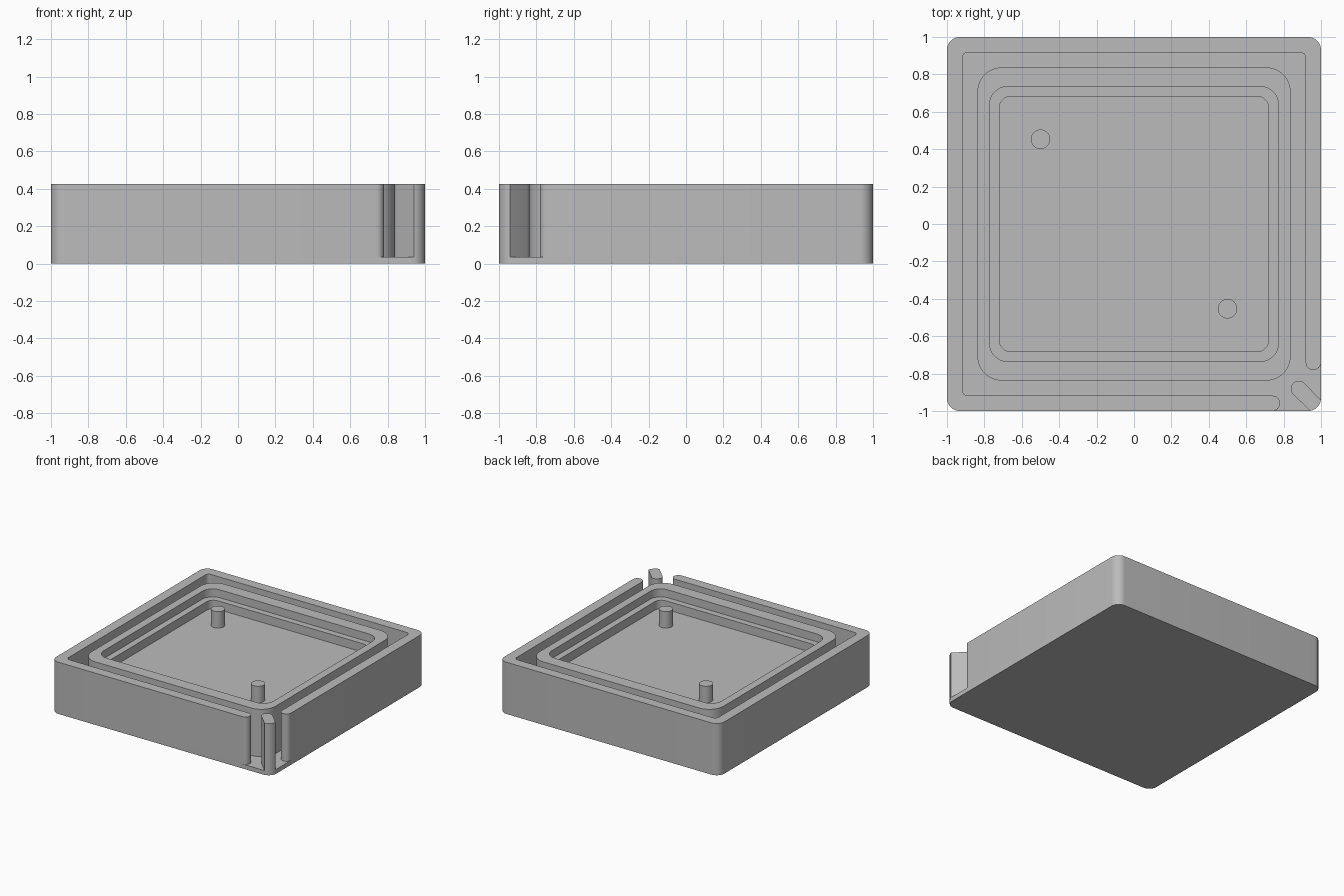
import bpy, bmesh, math

if "Cube" in bpy.data.objects:
    bpy.data.objects.remove(bpy.data.objects["Cube"])

TOP, BASE, LEDGE, FLOOR = 0.425, 0.036, 0.36, 0.29

grey = bpy.data.materials.new("mid grey")
grey.diffuse_color = (0.5, 0.5, 0.5, 1)
grey.use_nodes = True
grey.node_tree.nodes["Principled BSDF"].inputs["Base Color"].default_value = grey.diffuse_color


def arc(cx, cy, r, a0, a1, n=12):
    """Points along an arc, angles in degrees."""
    return [(cx + r * math.cos(math.radians(a0 + (a1 - a0) * i / n)),
             cy + r * math.sin(math.radians(a0 + (a1 - a0) * i / n)))
            for i in range(n + 1)]


def rounded_rect(hx, hy, r):
    return (arc(hx - r, hy - r, r, 0, 90) + arc(-hx + r, hy - r, r, 90, 180)
            + arc(-hx + r, -hy + r, r, 180, 270) + arc(hx - r, -hy + r, r, 270, 360))


def loft(name, sections, bottom=False):
    """Join matching (outline, z) sections in order and cap the last one."""
    bm = bmesh.new()
    loops = [[bm.verts.new((x, y, z)) for x, y in pts] for pts, z in sections]
    n = len(loops[0])
    for a, b in zip(loops, loops[1:]):
        for i in range(n):
            j = (i + 1) % n
            bm.faces.new((a[i], a[j], b[j], b[i]))
    bm.faces.new(loops[-1])
    if bottom:
        bm.faces.new(loops[0][::-1])
    mesh = bpy.data.meshes.new(name)
    bm.to_mesh(mesh)
    bm.free()
    mesh.materials.append(grey)
    obj = bpy.data.objects.new(name, mesh)
    bpy.context.collection.objects.link(obj)
    bpy.ops.object.select_all(action='DESELECT')
    obj.select_set(True)
    bpy.context.view_layer.objects.active = obj
    bpy.ops.object.shade_smooth_by_angle(angle=math.radians(30))
    return obj


# Base plate
plate = rounded_rect(1, 1, 0.07)
loft("base_plate", [(plate, 0), (plate, BASE)], bottom=True)

# Outer wall: open at the front right corner, with rounded ends
W, R, r = 0.918, 0.07, 0.03
e = (1 - W) / 2
m = 1 - e
wall = (arc(m, -0.74, e, 180, 360)
        + arc(1 - R, 1 - R, R, 0, 90) + arc(-1 + R, 1 - R, R, 90, 180)
        + arc(-1 + R, -1 + R, R, 180, 270)
        + arc(0.74, -m, e, -90, 90)
        + arc(-W + r, -W + r, r, 270, 180) + arc(-W + r, W - r, r, 180, 90)
        + arc(W - r, W - r, r, 90, 0))
loft("outer_wall", [(wall, BASE), (wall, TOP)])

# Diagonal divider standing in the corner opening
fin = arc(0.88, -0.88, 0.042, 45, 225) + arc(1 - R, -1 + R, R, 279, 351)
loft("corner_divider", [(fin, BASE), (fin, TOP)])

# Inner tray: raised rim, stepped ledge and recessed floor
outer = rounded_rect(0.837, 0.837, 0.13)
rim = rounded_rect(0.772, 0.734, 0.095)
step = rounded_rect(0.719, 0.682, 0.06)
loft("inner_tray", [(outer, BASE), (outer, TOP), (rim, TOP),
                    (rim, LEDGE), (step, LEDGE), (step, FLOOR)])

# Locating pins
for name, s in (("back_left_pin", -1), ("front_right_pin", 1)):
    ring = arc(0.5 * s, -0.453 * s, 0.052, 0, 360, 32)[:-1]
    loft(name, [(ring, FLOOR), (ring, TOP)])
